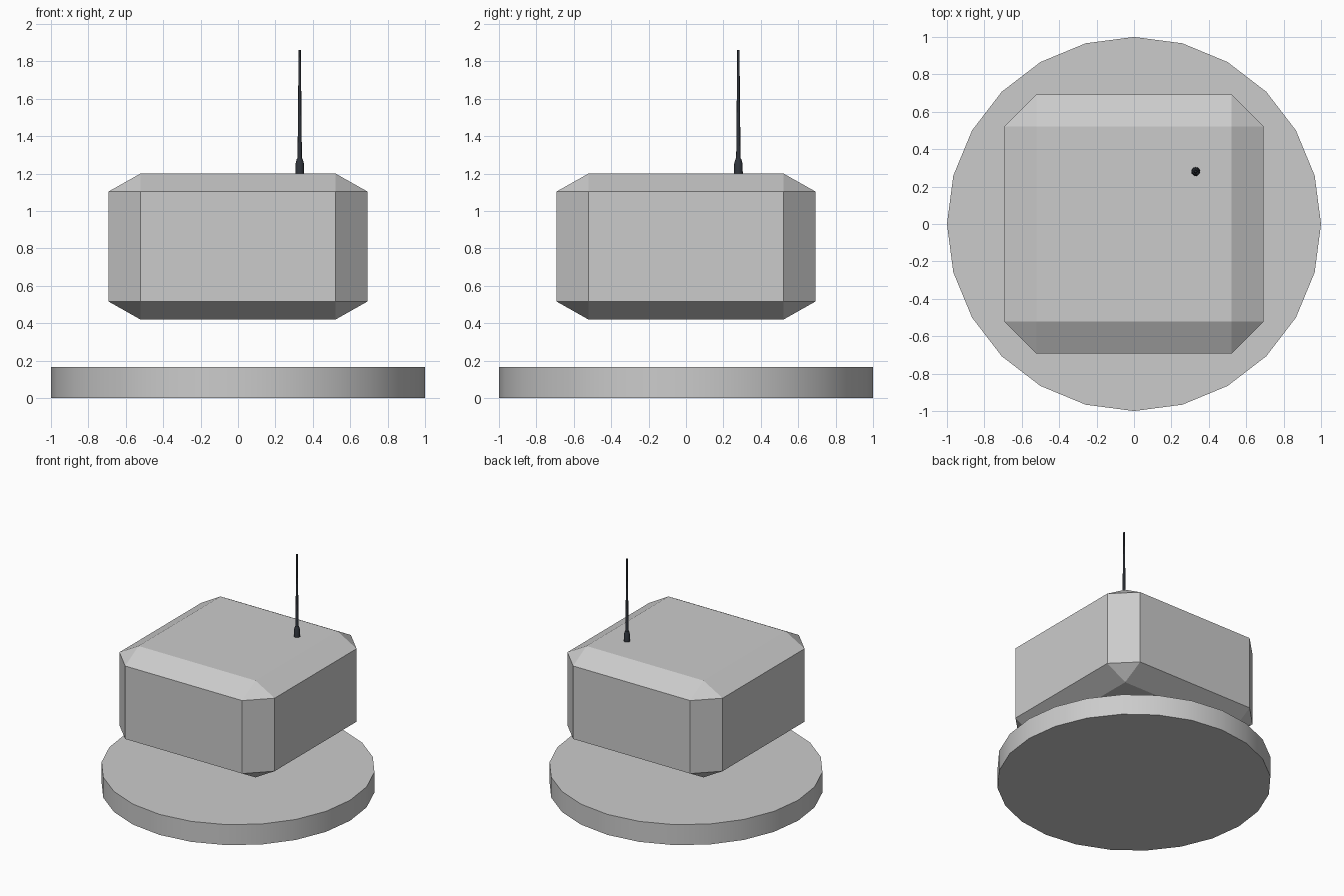
import bpy, bmesh
from math import cos, sin, tau, radians

if "Cube" in bpy.data.objects:
    bpy.data.objects.remove(bpy.data.objects["Cube"])


def add_object(name, bm, smooth=False):
    mesh = bpy.data.meshes.new(name)
    bmesh.ops.recalc_face_normals(bm, faces=bm.faces)
    bm.to_mesh(mesh)
    bm.free()
    obj = bpy.data.objects.new(name, mesh)
    bpy.context.collection.objects.link(obj)
    if smooth:
        bpy.ops.object.select_all(action='DESELECT')
        obj.select_set(True)
        bpy.context.view_layer.objects.active = obj
        bpy.ops.object.shade_smooth_by_angle(angle=radians(50))
    return obj


def lathe(name, profile, sides):
    """Capped solid of revolution from (radius, z) points."""
    bm = bmesh.new()
    rings = [[bm.verts.new((r * cos(tau * i / sides), r * sin(tau * i / sides), z))
              for i in range(sides)] for r, z in profile]
    for a, b in zip(rings, rings[1:]):
        for i in range(sides):
            j = (i + 1) % sides
            bm.faces.new((a[i], a[j], b[j], b[i]))
    bm.faces.new(rings[0])
    bm.faces.new(rings[-1])
    return add_object(name, bm, smooth=True)


# Round base plate
lathe("base_disc", [(1.0, 0.0), (1.0, 0.165)], 24)

# Floating body: bevelled cube, then flattened so the chamfers stretch with it
bm = bmesh.new()
bmesh.ops.create_cube(bm, size=2)
bmesh.ops.bevel(bm, geom=bm.edges[:], offset=0.246, segments=1,
                affect='EDGES', offset_type='OFFSET')
# normalise the chamfer so the flat faces end at the measured inset
for v in bm.verts:
    v.co = [(1.0 if abs(c) > 0.99 else 0.754) * (1 if c > 0 else -1) for c in v.co]
bmesh.ops.scale(bm, vec=(0.692, 0.692, 0.39), verts=bm.verts)
bmesh.ops.translate(bm, vec=(0, 0, 0.81), verts=bm.verts)
add_object("body", bm)

# Antenna: collar and tapering whip
dark = bpy.data.materials.new("dark_plastic")
dark.diffuse_color = (0.03, 0.035, 0.045, 1)
dark.use_nodes = True
dark.node_tree.nodes["Principled BSDF"].inputs["Base Color"].default_value = dark.diffuse_color
collar = lathe("antenna_collar", [(0.024, 1.195), (0.022, 1.255), (0.015, 1.28)], 12)
whip = lathe("antenna_whip", [(0.012, 1.25), (0.006, 1.862)], 8)
for part in (collar, whip):
    part.location = (0.33, 0.28, 0)
    part.data.materials.append(dark)
